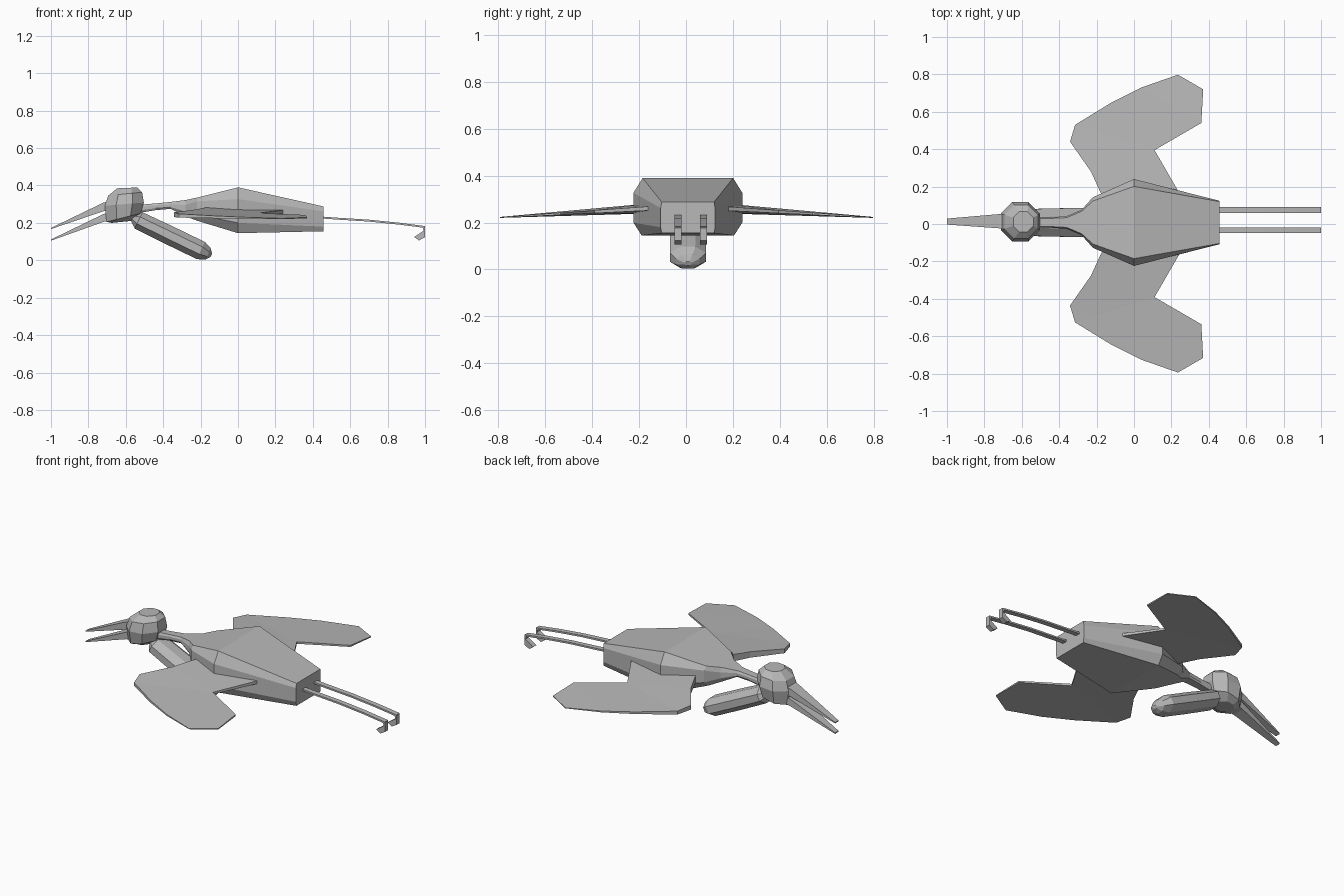
import bpy, bmesh
from math import cos, sin, pi
from mathutils import Vector

if "Cube" in bpy.data.objects:
    bpy.data.objects.remove(bpy.data.objects["Cube"])

CY = 0.008  # centre line of the bird

GREY = bpy.data.materials.new("dark_grey")
GREY.diffuse_color = (0.48, 0.48, 0.48, 1)
GREY.use_nodes = True
GREY.node_tree.nodes["Principled BSDF"].inputs["Base Color"].default_value = GREY.diffuse_color


def finish(name, bm):
    bmesh.ops.remove_doubles(bm, verts=bm.verts, dist=1e-5)
    bmesh.ops.recalc_face_normals(bm, faces=bm.faces)
    mesh = bpy.data.meshes.new(name)
    bm.to_mesh(mesh)
    bm.free()
    mesh.materials.append(GREY)
    obj = bpy.data.objects.new(name, mesh)
    bpy.context.collection.objects.link(obj)
    return obj


def loft(name, rings):
    """Skin a row of matching closed rings and cap both ends."""
    bm = bmesh.new()
    rows = [[bm.verts.new(p) for p in ring] for ring in rings]
    n = len(rows[0])
    for a, b in zip(rows, rows[1:]):
        for i in range(n):
            j = (i + 1) % n
            bm.faces.new((a[i], a[j], b[j], b[i]))
    bm.faces.new(rows[0])
    bm.faces.new(rows[-1])
    return finish(name, bm)


def body_ring(x, top, side, bot, z0, z1, z2, z3):
    half = [(top, z3), (side, z2), (side, z1), (bot, z0)]
    return [(x, CY + y, z) for y, z in half] + [(x, CY - y, z) for y, z in reversed(half)]


def box_ring(x, yc, hw, z0, z1):
    return [(x, yc - hw, z0), (x, yc + hw, z0), (x, yc + hw, z1), (x, yc - hw, z1)]


OCTAGON = [pi / 8 + k * pi / 4 for k in range(8)]

# Body with neck
loft("body_and_neck", [body_ring(*r) for r in (
    (-0.54, .020, .028, .020, .252, .265, .283, .296),
    (-0.44, .022, .028, .022, .268, .278, .294, .304),
    (-0.36, .026, .034, .026, .275, .284, .300, .312),
    (-0.28, .060, .068, .050, .235, .260, .295, .322),
    (-0.22, .115, .135, .095, .212, .245, .315, .335),
    (0.00, .193, .232, .197, .145, .200, .327, .390),
    (0.457, .112, .116, .112, .155, .180, .262, .288),
)])

# Head: stacked octagons, tilted a little towards the beak
loft("head", [[(cx + r * cos(a), .012 + r * sin(a), z + slope * r * cos(a)) for a in OCTAGON]
              for cx, z, r, slope in ((-.625, .205, .055, .1), (-.612, .228, .098, .25),
                                      (-.608, .300, .113, .08), (-.603, .355, .098, .1),
                                      (-.592, .387, .058, .04))])

# Beak halves
for name, z0, z1, tip in (("upper_beak", .262, .308, .170), ("lower_beak", .205, .247, .108)):
    loft(name, [box_ring(-0.66, .015, .043, z0 + .013, z1 + .016),
                box_ring(-0.72, .015, .038, z0, z1),
                box_ring(-1.0, .013, .016, tip - .003, tip + .003)])

# Bundle hanging behind the head
axis = Vector((0.9, 0, -0.436))
up = Vector((0.436, 0, 0.9))
start = Vector((-0.545, 0.008, 0.220))
loft("bundle", [[start + axis * t + up * (r * .055 * cos(a)) + Vector((0, r * .083 * sin(a), 0))
                 for a in OCTAGON]
                for t, r in ((-.02, .4), (.015, .95), (.20, 1.0), (.385, 1.0), (.428, .66), (.446, .2))])

# Wings, thick at the leading edge and thin at the trailing edge
OUTLINE = [(-.15, .12), (-.18, .17), (-.23, .28), (-.342, .44), (-.315, .53), (-.12, .65),
           (.04, .73), (.235, .798), (.37, .72), (.36, .54), (.11, .395), (.24, .17), (.24, .12)]
STRIPS = ((0, 1, 11, 12), (1, 2, 10, 11), (2, 3, 4, 10), (4, 5, 10), (5, 6, 9, 10), (6, 7, 8, 9))
for name, s in (("left_wing", 1), ("right_wing", -1)):
    bm = bmesh.new()
    layers = []
    for side in (1, -1):
        layer = []
        for x, y in OUTLINE:
            f = (y - .2) / .6
            thick = .018 * (1 - f) * (.35 if x > .05 else 1) + .002
            layer.append(bm.verts.new((x, s * (y - .002) + .002, .258 - .036 * f + side * thick)))
        layers.append(layer)
    n = len(OUTLINE)
    a, b = layers
    for i in range(n):
        j = (i + 1) % n
        bm.faces.new((a[i], a[j], b[j], b[i]))
    # strips across the chord, root to tip
    for v in layers:
        for strip in STRIPS:
            bm.faces.new([v[k] for k in strip])
    finish(name, bm)

# Legs with hooked feet
for name, y in (("left_leg", .075), ("right_leg", -.034)):
    path = [(0.40, .232), (0.54, .222), (0.70, .212), (0.86, .196), (0.999, .178)]
    loft(name, [box_ring(x, y, .015, z - .005, z + .005) for x, z in path])
    foot = [(.985, .182), (1.0, .178), (1.0, .124), (.968, .106), (.942, .124), (.992, .158)]
    loft(name.replace("leg", "foot"), [[(x, y + d, z) for x, z in foot] for d in (-.015, .015)])
